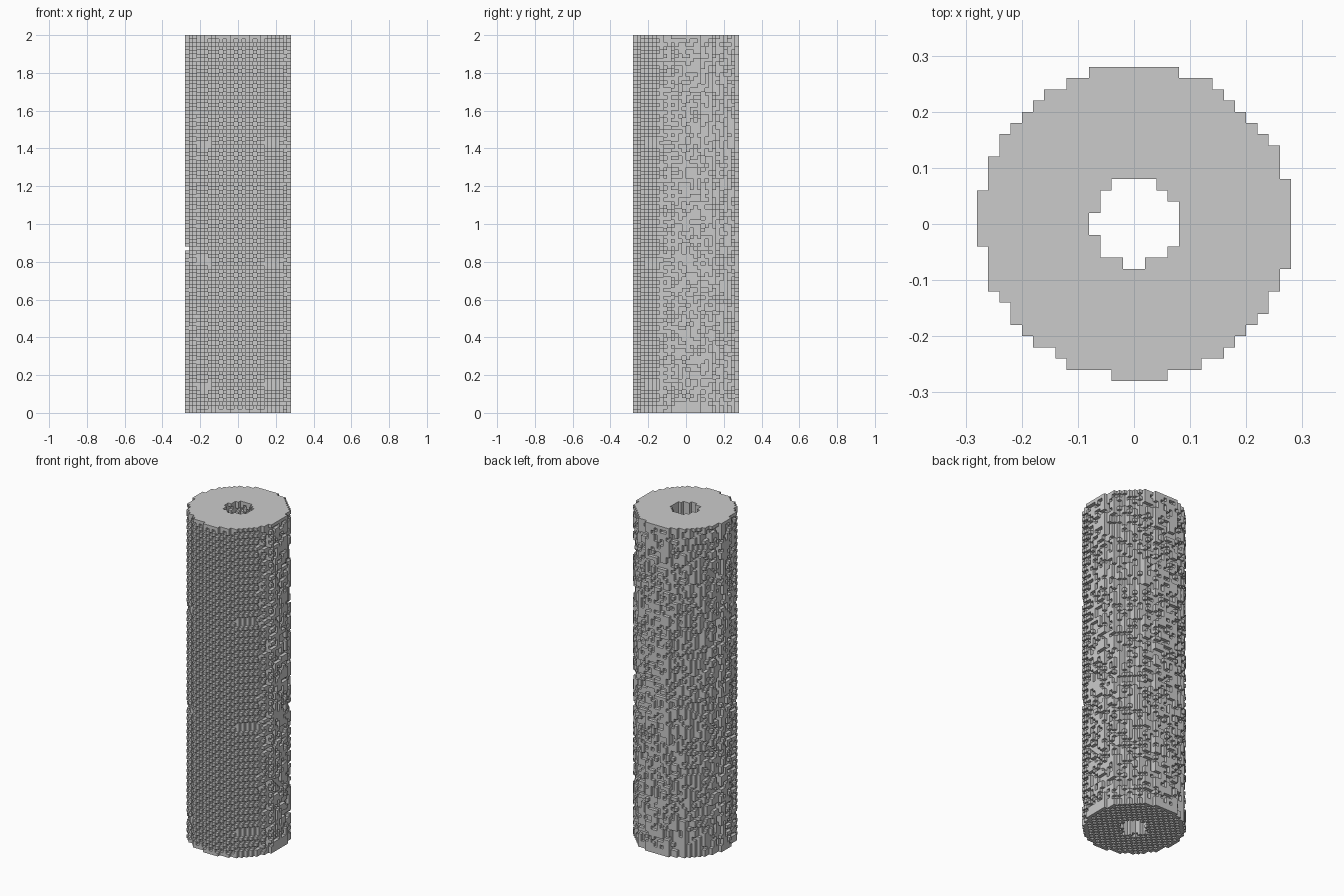
import bpy
import bmesh
import random
from mathutils import Vector

random.seed(7)
CELL = 0.02
LAYERS = 100

old = bpy.data.objects.get("Cube")
if old:
    bpy.data.objects.remove(old)

# Plan of the tube: cell spans of each row, from back to front
left = [4, 6, 8, 9, 10, 11] + [12] * 2 + [13] * 3 + [14] * 5 + [13] * 4 + [12, 11, 11, 10, 9, 7, 6, 2]
right = [4, 7, 8, 9, 10, 11, 12] + [13] * 3 + [14] * 8 + [13] * 2 + [12, 12, 11, 10, 9, 8, 6, 3]
bore = [(2, 2), (3, 3), (3, 4), (4, 4), (4, 4), (3, 4), (3, 3), (1, 1)]

outer = set()
for row, (a, b) in enumerate(zip(left, right)):
    outer |= {(x, 13 - row) for x in range(-a, b)}
hole = set()
for row, (a, b) in enumerate(bore):
    hole |= {(x, 3 - row) for x in range(-a, b)}
plan = outer - hole

SIDES = [(1, 0), (-1, 0), (0, 1), (0, -1)]
rim = sorted(c for c in outer
             if any((c[0] + dx, c[1] + dy) not in outer for dx, dy in SIDES))

# Solid tube of cells
cells = {(x, y, k) for x, y in plan for k in range(LAYERS)}

# Chequered pits on every wall that faces the front, bore included
for x, y in plan:
    if (x, y - 1) not in plan:
        cells -= {(x, y, k) for k in range(1, LAYERS - 1) if (x + y + k) % 2}

# Random single pits on the other outside walls
for x, y in rim:
    if (x, y - 1) in outer:
        for k in range(2, LAYERS - 1):
            if random.random() < 0.42:
                cells.discard((x, y, k))

# Shallow worn bands on the diagonal sides
for x, y in rim:
    if min(abs(x + 0.5), abs(y + 0.5)) > 7:
        bands = (25, 60, 93) if x < 0 < y else (6, 39, 70)
        for k in bands:
            cells -= {(x, y, k), (x, y, k + 1)}

# Chequered underside inside the rim
for x, y in plan - set(rim):
    if (x + y) % 2:
        cells.discard((x, y, 0))

# Skin the cells with square faces
bm = bmesh.new()
verts = {}


def corner(p):
    key = tuple(round(v) for v in p)
    if key not in verts:
        verts[key] = bm.verts.new(Vector(key) * CELL)
    return verts[key]


AXES = [Vector((1, 0, 0)), Vector((0, 1, 0)), Vector((0, 0, 1))]
for cell in sorted(cells):
    base = Vector(cell)
    for i in range(3):
        n, u, v = AXES[i], AXES[(i + 1) % 3], AXES[(i + 2) % 3]
        for sign in (1, -1):
            if tuple(int(c) for c in base + n * sign) in cells:
                continue
            o = base + n if sign > 0 else base
            loop = [o, o + u, o + u + v, o + v]
            bm.faces.new([corner(p) for p in loop[::sign]])

mesh = bpy.data.meshes.new("stone_tube")
bm.to_mesh(mesh)
bm.free()
tube = bpy.data.objects.new("stone_tube", mesh)
bpy.context.collection.objects.link(tube)

# Single grey
grey = bpy.data.materials.new("light_grey")
grey.use_nodes = True
colour = (0.6, 0.6, 0.6, 1)
grey.diffuse_color = colour
grey.node_tree.nodes["Principled BSDF"].inputs["Base Color"].default_value = colour
mesh.materials.append(grey)
